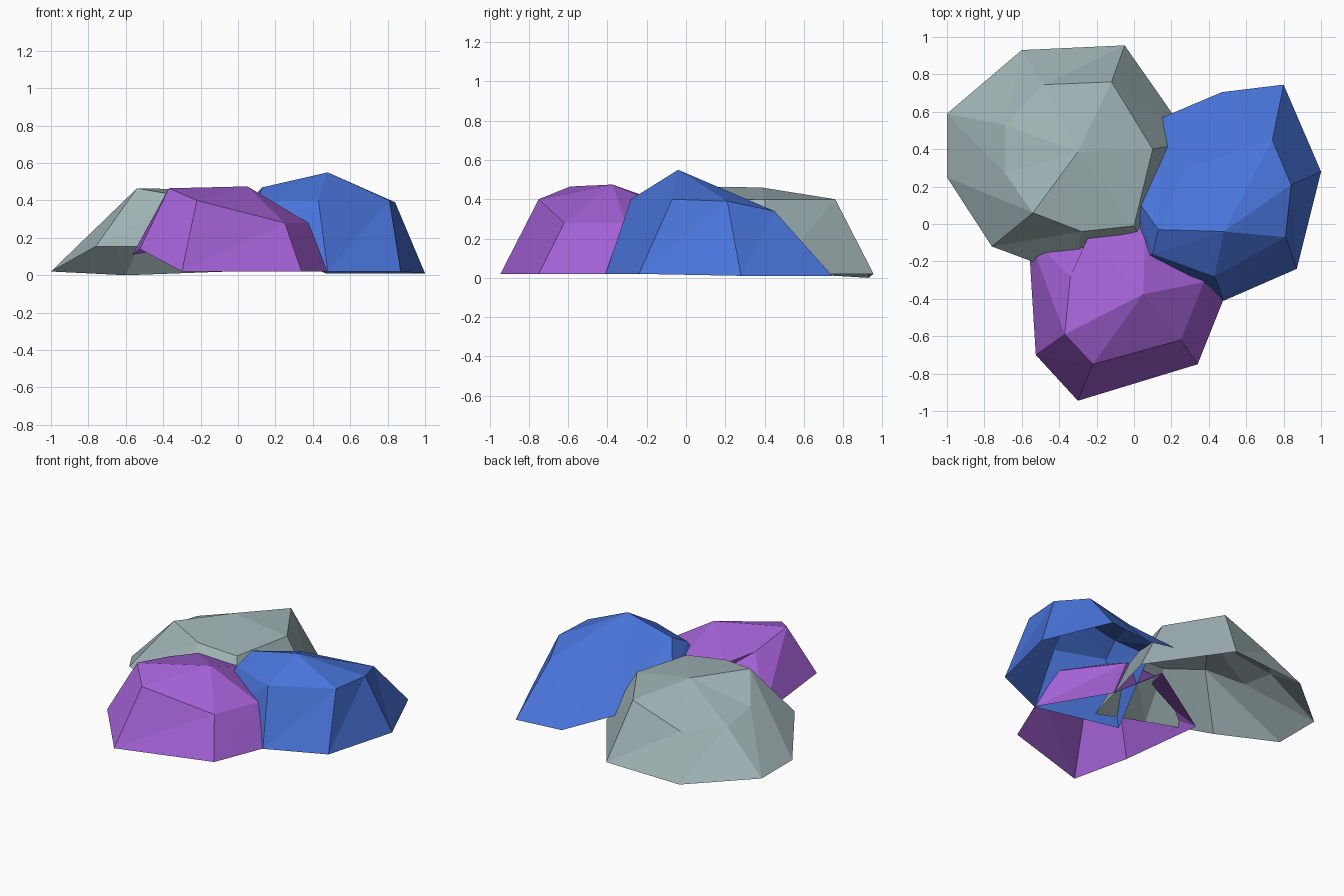
import bpy, bmesh
from mathutils import Vector

if "Cube" in bpy.data.objects:
    bpy.data.objects.remove(bpy.data.objects["Cube"])


def material(name, rgb):
    m = bpy.data.materials.new(name)
    m.diffuse_color = (*rgb, 1)
    m.use_nodes = True
    m.node_tree.nodes["Principled BSDF"].inputs["Base Color"].default_value = m.diffuse_color
    return m


def rock(name, mat, peak, ribs):
    """Faceted open-bottomed shell: peak fan, shoulder ring, then skirt."""
    bm = bmesh.new()
    top = bm.verts.new(peak)
    cache = {}

    def vert(p):
        if p not in cache:
            cache[p] = bm.verts.new(p)
        return cache[p]

    for (s0, r0), (s1, r1) in zip(ribs, ribs[1:] + ribs[:1]):
        if s0 != s1:
            bm.faces.new((top, vert(s0), vert(s1)))
            bm.faces.new((vert(s0), vert(r0), vert(s1)))
            bm.faces.new((vert(r0), vert(r1), vert(s1)))
        else:
            bm.faces.new((vert(s0), vert(r0), vert(r1)))
    bm.normal_update()
    # face outward from the middle of the rock
    mid = Vector((peak[0], peak[1], 0.1))
    flip = [f for f in bm.faces if f.normal.dot(f.calc_center_median() - mid) < 0]
    bmesh.ops.reverse_faces(bm, faces=flip)
    me = bpy.data.meshes.new(name)
    bm.to_mesh(me)
    bm.free()
    me.materials.append(mat)
    ob = bpy.data.objects.new(name, me)
    bpy.context.collection.objects.link(ob)


# each rib is (shoulder point, rim point), counter-clockwise
rock("grey_rock", material("pale grey", (0.35, 0.45, 0.46)), (-.30, .385, .46), [
    ((-.12, .76, .40), (-.05, .955, .02)),
    ((-.48, .745, .27), (-.60, .93, 0)),
    ((-.69, .53, .28), (-1, .59, .02)),
    ((-.69, .27, .32), (-1, .25, .02)),
    ((-.54, .06, .465), (-.76, -.12, .155)),
    ((-.28, -.04, .42), (-.33, -.28, .155)),
    ((0, -.01, .39), (.13, -.23, .02)),
    ((.10, .40, .40), (.31, .44, .02)),
])

rock("purple_rock", material("purple", (0.37, 0.12, 0.67)), (.05, -.375, .475), [
    ((-.37, -.59, .465), (-.525, -.70, .14)),
    ((-.22, -.75, .40), (-.30, -.945, .02)),
    ((.25, -.62, .28), (.34, -.75, .02)),
    ((.375, -.31, .28), (.48, -.40, .02)),
    ((.06, 0, .32), (.21, .05, .02)),
    ((-.25, -.08, .37), (-.05, .22, .19)),
    ((-.34, -.28, .40), (-.565, -.06, .11)),
])

rock("blue_rock", material("blue", (0.065, 0.175, 0.70)), (.48, -.04, .55), [
    ((.84, .21, .39), (1, .28, .01)),
    ((.74, .45, .34), (.80, .745, .01)),
    ((.74, .45, .34), (.47, .705, .01)),
    ((.28, .30, .38), (.14, .565, .15)),
    ((.13, -.03, .47), (0, .15, .33)),
    ((.10, -.16, .40), (-.10, -.27, .02)),
    ((.43, -.28, .40), (.48, -.41, .02)),
    ((.81, -.07, .40), (.87, -.24, .02)),
])
